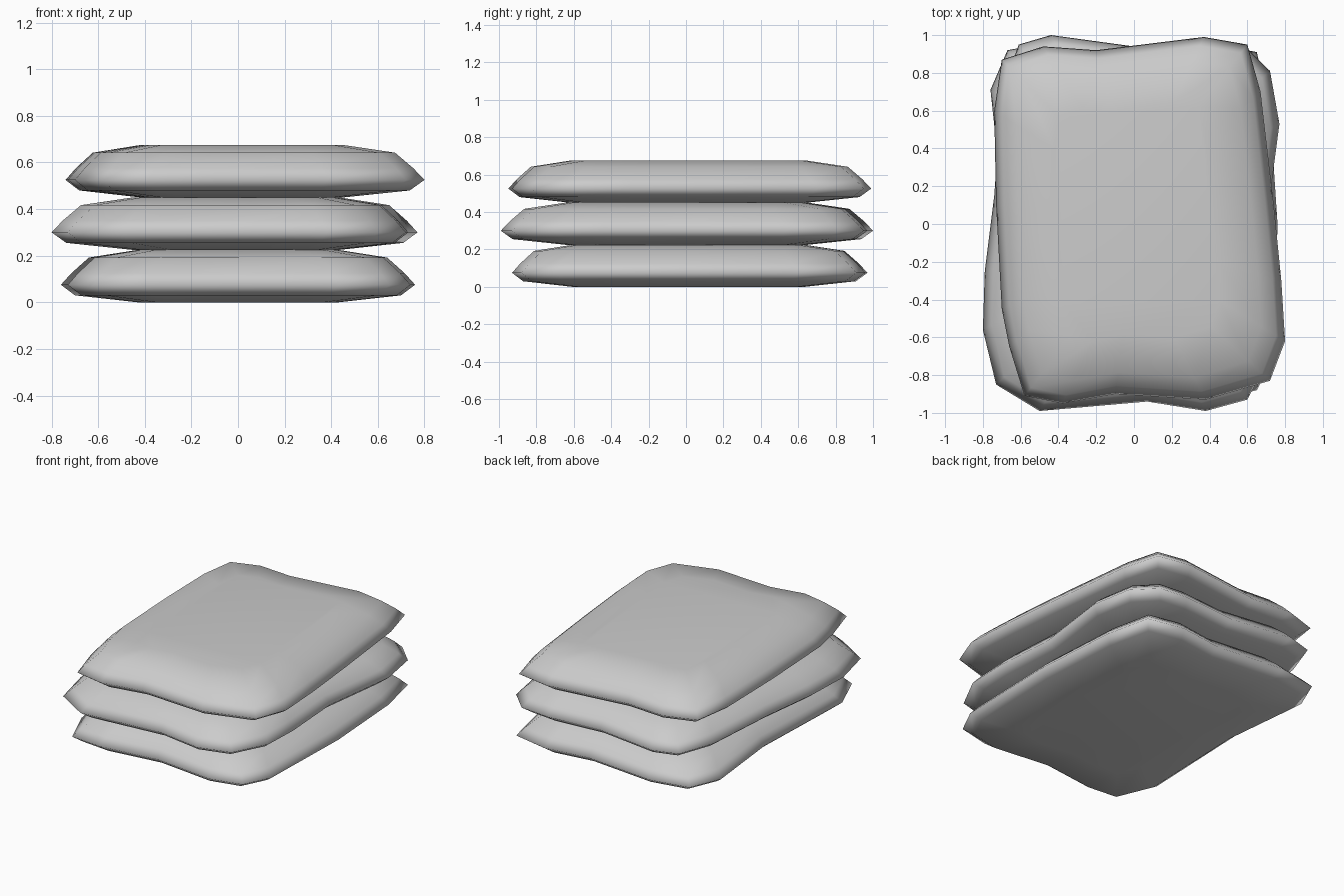
import bpy
import bmesh

cube = bpy.data.objects.get("Cube")
if cube:
    bpy.data.objects.remove(cube)

cloth = bpy.data.materials.new("grey_cloth")
cloth.use_nodes = True
grey = (0.6, 0.6, 0.6, 1)
cloth.diffuse_color = grey
cloth.node_tree.nodes["Principled BSDF"].inputs["Base Color"].default_value = grey

# Bulging side profile shared by the sacks: (inset from the seam, height)
PROFILE = [(.33, 0), (.06, .03), (0, .075), (.045, .125), (.12, .192), (.33, .225)]


def sack(name, base, outline):
    """Loft the seam outline through the profile and close both ends."""
    bm = bmesh.new()
    rings = []
    for inset, z in PROFILE:
        sx, sy = 1 - inset / .76, 1 - inset / .95
        rings.append([bm.verts.new((x * sx, y * sy, base + z)) for x, y in outline])
    n = len(outline)
    for low, high in zip(rings, rings[1:]):
        for i in range(n):
            j = (i + 1) % n
            bm.faces.new((low[i], low[j], high[j], high[i]))
    bm.faces.new(rings[-1])
    bm.faces.new(rings[0][::-1])
    for f in bm.faces:
        f.smooth = True
    bmesh.ops.recalc_face_normals(bm, faces=bm.faces[:])
    mesh = bpy.data.meshes.new(name)
    bm.to_mesh(mesh)
    bm.free()
    mesh.materials.append(cloth)
    ob = bpy.data.objects.new(name, mesh)
    bpy.context.collection.objects.link(ob)


# Seam outlines run counter-clockwise from the front left corner
sack("bottom_sack", 0, [
    (.65, -.88), (.74, -.7), (.76, 0), (.72, .6), (.65, .91),
    (.4, .96), (.1, .92), (-.4, .97), (-.67, .92), (-.76, .71),
    (-.7, .15), (-.73, -.65), (-.62, -.91), (-.4, -.93), (0, -.88), (.43, -.93)])

sack("middle_sack", .225, [
    (.6, -.93), (.72, -.7), (.73, -.45), (.7, 0), (.77, .53), (.72, .81),
    (.58, .95), (.38, .97), (0, .94), (-.44, 1), (-.61, .95), (-.7, .7),
    (-.74, .15), (-.79, -.25), (-.8, -.56), (-.73, -.85), (-.5, -.99),
    (.07, -.94), (.38, -.99)])

sack("top_sack", .45, [
    (.72, -.83), (.8, -.62), (.78, -.3), (.74, .1), (.67, .7), (.6, .95),
    (.37, .99), (-.2, .92), (-.48, .94), (-.7, .87), (-.74, .6), (-.73, .1),
    (-.7, -.45), (-.66, -.65), (-.58, -.91), (-.38, -.95), (-.1, -.9), (.38, -.93)])
